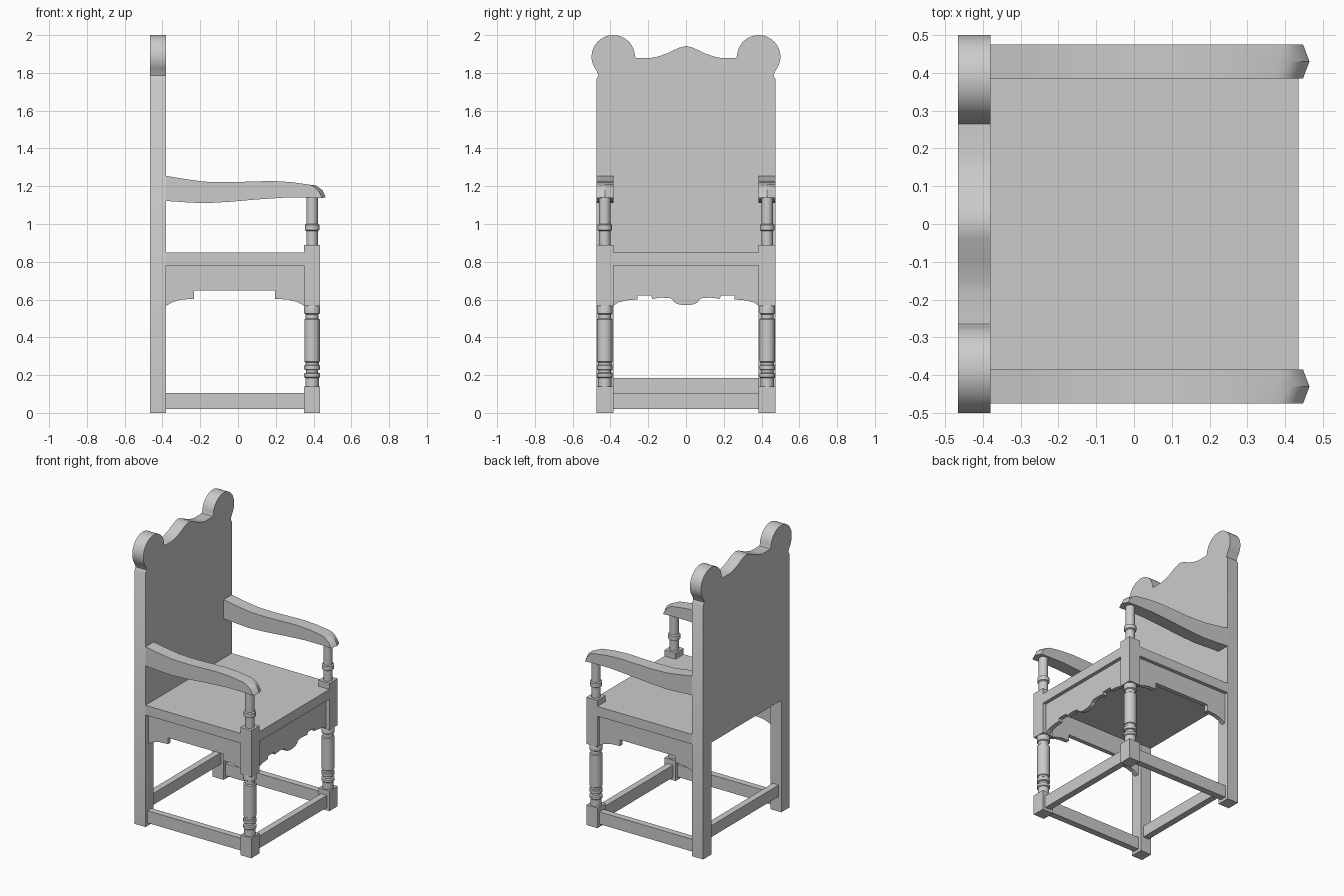
import bpy, bmesh, math

if "Cube" in bpy.data.objects:
    bpy.data.objects.remove(bpy.data.objects["Cube"], do_unlink=True)

grey = bpy.data.materials.new("plain_grey")
grey.use_nodes = True
grey.diffuse_color = (0.6, 0.6, 0.6, 1)
grey.node_tree.nodes["Principled BSDF"].inputs["Base Color"].default_value = (0.6, 0.6, 0.6, 1)


def finish(name, bm, smooth=False):
    bmesh.ops.recalc_face_normals(bm, faces=bm.faces[:])
    mesh = bpy.data.meshes.new(name)
    bm.to_mesh(mesh)
    bm.free()
    mesh.materials.append(grey)
    obj = bpy.data.objects.new(name, mesh)
    bpy.context.collection.objects.link(obj)
    if smooth:
        bpy.ops.object.select_all(action='DESELECT')
        obj.select_set(True)
        bpy.context.view_layer.objects.active = obj
        bpy.ops.object.shade_smooth_by_angle(angle=math.radians(32))
    return obj


def loft(name, rings, smooth=False):
    """Bridge closed rings of points and cap both ends."""
    bm = bmesh.new()
    rows = [[bm.verts.new(p) for p in ring] for ring in rings]
    n = len(rows[0])
    for a, b in zip(rows, rows[1:]):
        for i in range(n):
            bm.faces.new((a[i], a[(i + 1) % n], b[(i + 1) % n], b[i]))
    bm.faces.new(rows[0])
    bm.faces.new(rows[-1])
    return finish(name, bm, smooth)


def box(name, x0, x1, y0, y1, z0, z1):
    base = [(x0, y0), (x1, y0), (x1, y1), (x0, y1)]
    return loft(name, [[(x, y, z) for x, y in base] for z in (z0, z1)])


def plate_yz(name, pts, x0, x1, smooth=False):
    return loft(name, [[(x, y, z) for y, z in pts] for x in (x0, x1)], smooth)


def plate_xz(name, pts, y0, y1, smooth=False):
    return loft(name, [[(x, y, z) for x, z in pts] for y in (y0, y1)], smooth)


def turned(name, x, y, profile, sides=24):
    rings = []
    for r, z in profile:
        rings.append([(x + r * math.cos(math.tau * i / sides),
                       y + r * math.sin(math.tau * i / sides), z) for i in range(sides)])
    return loft(name, rings, True)


def mirrored(half):
    """Complete a half outline that runs from the outside to the centre line."""
    return half + [(-y, z) for y, z in reversed(half) if y > 0]


BACK, PANEL, FRONT, BLOCK = -0.465, -0.38, 0.435, 0.35
INNER, OUTER = 0.385, 0.475

# Back board with rear legs and round ears
ear = []
for i in range(25):
    a = math.radians(-40 + i * 217 / 24)
    ear.append((0.385 + 0.115 * math.cos(a), 1.885 + 0.115 * math.sin(a)))
crest = [(0.18, 1.88), (0.15, 1.886), (0.1, 1.903), (0.04, 1.932), (0, 1.943)]
half = [(INNER, 0.78), (INNER, 0), (OUTER, 0), (OUTER, 1.765), (0.463, 1.785)]
plate_yz("back_board", mirrored(half + ear + [(0.265, 1.88)] + crest), BACK, PANEL, True)

# Seat
box("seat", PANEL, BLOCK, -OUTER, OUTER, 0.78, 0.848)
box("seat_front_edge", BLOCK, FRONT, -INNER, INNER, 0.78, 0.848)

# Front apron with a scalloped lower edge
lobe = [(0.07 * math.cos(math.radians(a)), 0.6 - 0.03 * math.sin(math.radians(a)))
        for a in range(0, 90, 15)]
front = [(INNER, 0.78), (INNER, 0.567), (0.36, 0.584), (0.32, 0.595), (0.256, 0.601),
         (0.256, 0.622), (0.184, 0.622), (0.18, 0.604), (0.13, 0.61), (0.085, 0.607)]
plate_yz("front_apron", mirrored(front + lobe + [(0, 0.57)]), 0.38, 0.41)

# Low stretchers
box("front_stretcher", 0.37, 0.415, -INNER, INNER, 0.02, 0.105)
box("rear_stretcher", -0.445, -0.4, -INNER, INNER, 0.105, 0.185)

side_edge = [(PANEL, 0.78), (PANEL, 0.567), (-0.345, 0.587), (-0.3, 0.6), (-0.232, 0.604),
             (-0.232, 0.648), (0.195, 0.648), (0.195, 0.604), (0.265, 0.6), (0.315, 0.587),
             (BLOCK, 0.567), (BLOCK, 0.78)]
lower_turning = [(0.036, 0.14), (0.036, 0.185), (0.042, 0.19), (0.042, 0.208), (0.032, 0.213),
                 (0.032, 0.226), (0.042, 0.23), (0.042, 0.25), (0.036, 0.254), (0.036, 0.268),
                 (0.041, 0.272), (0.041, 0.495), (0.034, 0.5), (0.034, 0.522), (0.042, 0.527),
                 (0.042, 0.56), (0.038, 0.57)]
upper_turning = [(0.03, 0.885), (0.03, 0.963), (0.039, 0.968), (0.039, 0.996),
                 (0.03, 1.001), (0.03, 1.15)]
arm_top = [(-0.38, 1.255), (-0.28, 1.238), (-0.18, 1.224), (-0.05, 1.221), (0.08, 1.225),
           (0.18, 1.228), (0.28, 1.222), (0.38, 1.208)]
arm_under = [(0.38, 1.14), (0.25, 1.14), (0.1, 1.13), (-0.05, 1.117), (-0.18, 1.11),
             (-0.26, 1.114), (-0.38, 1.122)]
edge_tip = [(0.405, 1.196), (0.43, 1.17), (0.447, 1.137)]
ridge_tip = [(0.415, 1.203), (0.448, 1.178), (0.464, 1.142)]

for side, s in (("left", 1), ("right", -1)):
    mid = s * 0.43
    lo, hi = sorted((s * INNER, s * OUTER))
    # Front leg: foot, turning, block, arm post
    box(side + "_front_foot", BLOCK, FRONT, lo, hi, 0, 0.14)
    box(side + "_leg_block", BLOCK, FRONT, lo, hi, 0.565, 0.89)
    turned(side + "_leg_turning", 0.3925, mid, lower_turning)
    turned(side + "_arm_post", 0.3925, mid, upper_turning)
    # Side rails
    box(side + "_stretcher", PANEL, BLOCK, mid - 0.0225, mid + 0.0225, 0.02, 0.105)
    plate_xz(side + "_apron", side_edge, mid - 0.01, mid + 0.02)
    # Arm with a ridged, drooping tip
    rings = []
    for y, tip in ((lo, edge_tip), (mid, ridge_tip), (hi, edge_tip)):
        rings.append([(x, y, z) for x, z in arm_top + tip + arm_under])
    loft(side + "_arm", rings, True)
